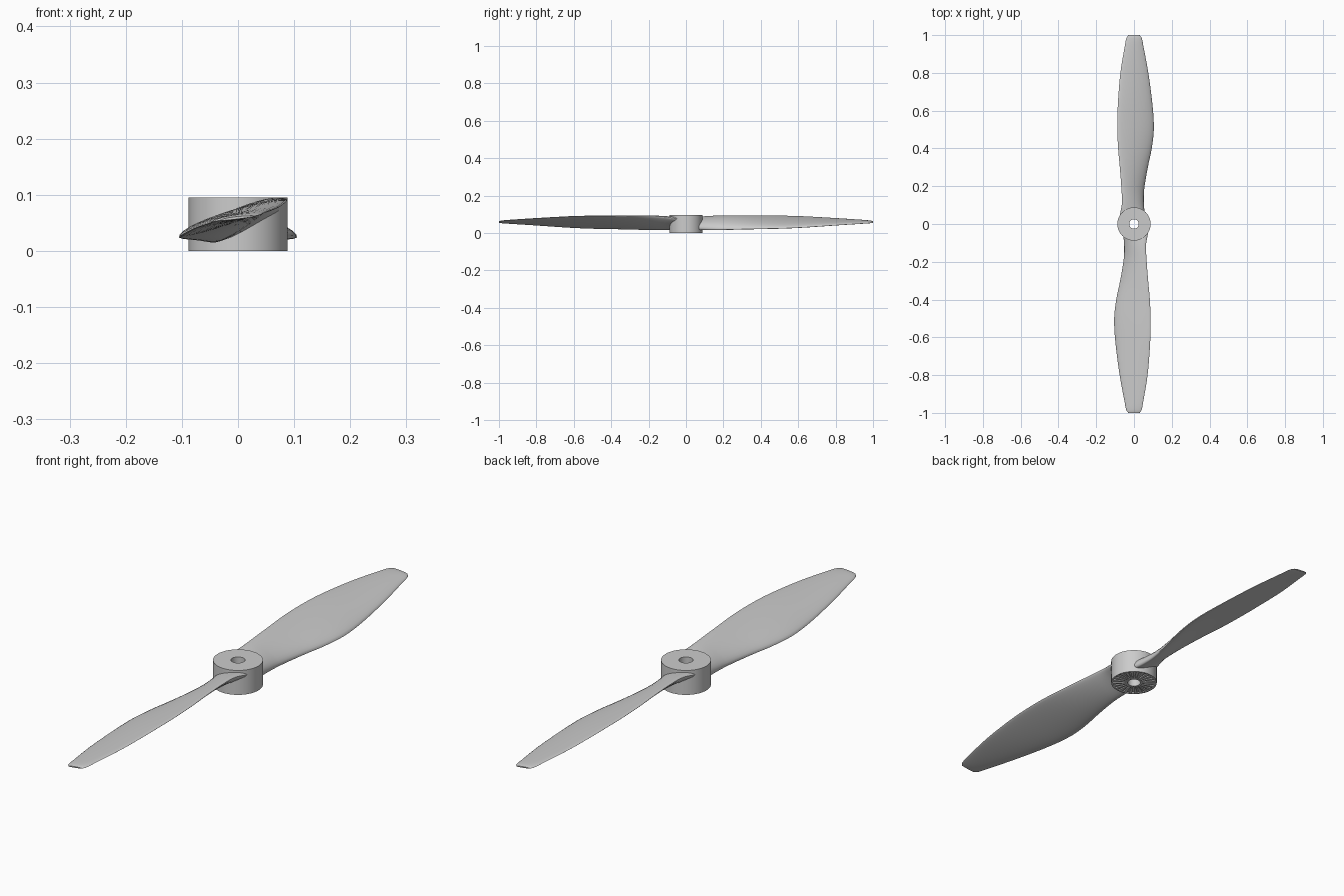
import bpy, bmesh, math
from mathutils import Vector

cube = bpy.data.objects.get("Cube")
if cube:
    bpy.data.objects.remove(cube, do_unlink=True)

grey = bpy.data.materials.new("light_grey")
grey.use_nodes = True
color = (0.6, 0.6, 0.6, 1)
grey.diffuse_color = color
grey.node_tree.nodes["Principled BSDF"].inputs["Base Color"].default_value = color

HUB_R, BORE_R, HUB_TOP, RIB_H = 0.088, 0.025, 0.095, 0.005


def finish(name, bm, angle=35):
    bmesh.ops.recalc_face_normals(bm, faces=bm.faces)
    mesh = bpy.data.meshes.new(name)
    bm.to_mesh(mesh)
    bm.free()
    obj = bpy.data.objects.new(name, mesh)
    bpy.context.collection.objects.link(obj)
    mesh.materials.append(grey)
    bpy.ops.object.select_all(action="DESELECT")
    obj.select_set(True)
    bpy.context.view_layer.objects.active = obj
    bpy.ops.object.shade_smooth_by_angle(angle=math.radians(angle))
    return obj


def ring(name, inner, outer, low, high, sides=64):
    bm = bmesh.new()
    profile = [(inner, low), (outer, low), (outer, high), (inner, high)]
    loops = []
    for i in range(sides):
        a = math.tau * i / sides
        loops.append([bm.verts.new((r * math.cos(a), r * math.sin(a), z)) for r, z in profile])
    for i, cur in enumerate(loops):
        nxt = loops[(i + 1) % sides]
        for k in range(4):
            j = (k + 1) % 4
            bm.faces.new((cur[k], nxt[k], nxt[j], cur[j]))
    return finish(name, bm)


# Blade stations: distance, low edge x, low edge z, high edge x, high edge z, thickness
stations = [
    (0.02, -0.05, 0.03, 0.078, 0.07, 0.05),
    (0.06, -0.054, 0.022, 0.072, 0.078, 0.05),
    (0.11, -0.05, 0.018, 0.064, 0.086, 0.044),
    (0.18, -0.052, 0.017, 0.066, 0.09, 0.038),
    (0.30, -0.073, 0.02, 0.075, 0.092, 0.032),
    (0.40, -0.094, 0.022, 0.084, 0.092, 0.029),
    (0.50, -0.105, 0.024, 0.088, 0.091, 0.027),
    (0.62, -0.099, 0.029, 0.086, 0.088, 0.024),
    (0.80, -0.076, 0.041, 0.072, 0.078, 0.018),
    (0.94, -0.05, 0.05, 0.049, 0.069, 0.013),
    (0.985, -0.041, 0.053, 0.04, 0.065, 0.01),
    (1.00, -0.03, 0.055, 0.03, 0.062, 0.005),
]


def smooth_rows(rows, steps):
    # Cubic blend through the stations
    rows = [Vector(r) for r in rows]
    out = []
    for i in range(len(rows) - 1):
        p, q = rows[i], rows[i + 1]
        before, after = rows[max(i - 1, 0)], rows[min(i + 2, len(rows) - 1)]
        mp = (q - before) * ((q[0] - p[0]) / (q[0] - before[0]))
        mq = (after - p) * ((q[0] - p[0]) / (after[0] - p[0]))
        for s in range(steps):
            t = s / steps
            a, b = t * t * (3 - 2 * t), t * (1 - t)
            out.append(p * (1 - a) + q * a + mp * (b * (1 - t)) - mq * (b * t))
    return out + [rows[-1]]


def section(row, points=14):
    # Rounded airfoil, fuller on its upper side
    dist, lx, lz, hx, hz, thick = row
    low, high = Vector((lx, -dist, lz)), Vector((hx, -dist, hz))
    chord = high - low
    normal = Vector((-chord.z, 0, chord.x)).normalized()
    upper, lower = [], []
    for i in range(points + 1):
        t = (1 - math.cos(math.pi * i / points)) / 2
        f = 1.9 * math.sqrt(t * (1 - t)) * (1.1 - 0.35 * t)
        mid = low + chord * t
        upper.append(mid + normal * thick * 0.65 * f)
        lower.append(mid - normal * thick * 0.35 * f)
    loop = upper + lower[-2:0:-1]
    for p in loop:
        p.z = min(max(p.z, 0.004), HUB_TOP - 0.0005)
    return loop


def blade(name, turn):
    bm = bmesh.new()
    loops = []
    for row in smooth_rows(stations, 4):
        loops.append([bm.verts.new((p.x * turn, p.y * turn, p.z)) for p in section(row)])
    for a, b in zip(loops, loops[1:]):
        for i in range(len(a)):
            j = (i + 1) % len(a)
            bm.faces.new((a[i], a[j], b[j], b[i]))
    bm.faces.new(loops[0])
    bm.faces.new(loops[-1])
    obj = finish(name, bm, 50)
    # Clear the shaft hole through the blade root
    cut = obj.modifiers.new("shaft_hole", "BOOLEAN")
    cut.operation = "DIFFERENCE"
    cut.solver = "EXACT"
    cut.object = cutter
    return obj


bpy.ops.mesh.primitive_cylinder_add(vertices=64, radius=BORE_R + 0.004, depth=0.4)
cutter = bpy.context.object
cutter.name = "shaft_hole_cutter"
cutter.hide_render = True
cutter.hide_set(True)
cutter.display_type = "WIRE"

blade("front_blade", 1)
blade("back_blade", -1)

# Hub with a ribbed underside
ring("hub", BORE_R, HUB_R, RIB_H, HUB_TOP)
ring("hub_bottom_rim", HUB_R - 0.006, HUB_R, 0, RIB_H)
ring("bore_bottom_rim", BORE_R, BORE_R + 0.008, 0, RIB_H)

bm = bmesh.new()
count = 24
for i in range(count):
    a = math.tau * i / count
    half = math.pi / count * 0.6
    corners = [(BORE_R + 0.006, a - half), (HUB_R - 0.004, a - half),
               (HUB_R - 0.004, a + half), (BORE_R + 0.006, a + half)]
    bottom, top = [[bm.verts.new((r * math.cos(t), r * math.sin(t), z)) for r, t in corners]
                   for z in (0, RIB_H + 0.001)]
    bm.faces.new(bottom)
    bm.faces.new(top)
    for k in range(4):
        j = (k + 1) % 4
        bm.faces.new((bottom[k], bottom[j], top[j], top[k]))
finish("hub_bottom_ribs", bm)
